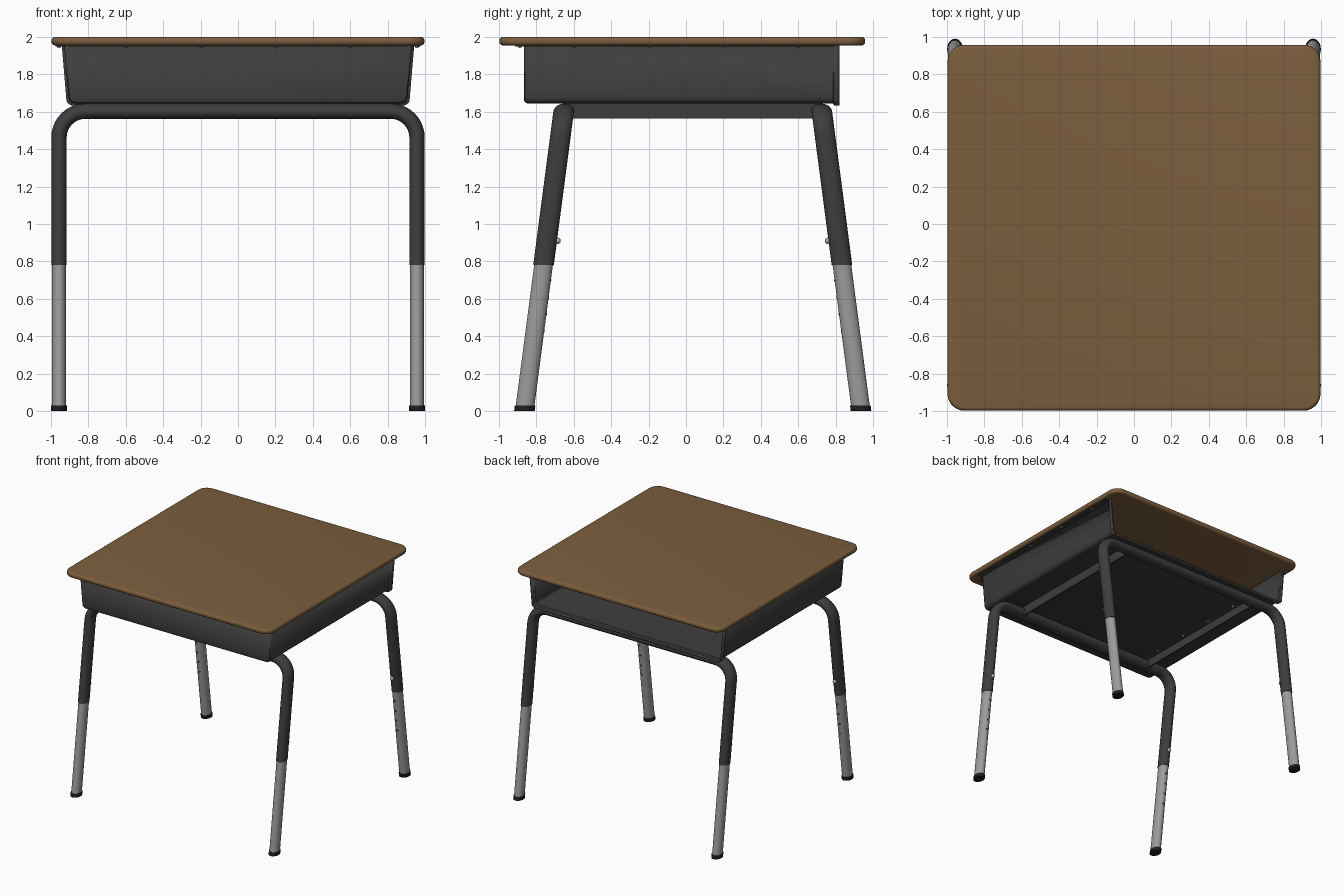
import bpy, bmesh, math
from mathutils import Matrix, Vector

if "Cube" in bpy.data.objects:
    bpy.data.objects.remove(bpy.data.objects["Cube"])


def material(name, r, g, b):
    m = bpy.data.materials.new(name)
    m.diffuse_color = (r, g, b, 1)
    m.use_nodes = True
    m.node_tree.nodes["Principled BSDF"].inputs["Base Color"].default_value = m.diffuse_color
    return m


BROWN = material("brown_laminate", 0.20, 0.112, 0.046)
CHARCOAL = material("charcoal_paint", 0.047, 0.047, 0.047)
STEEL = material("grey_steel", 0.33, 0.33, 0.33)
BLACK = material("black_rubber", 0.012, 0.012, 0.012)
SILVER = material("silver_screw", 0.42, 0.42, 0.42)


def finish(bm, name, mat, angle=35):
    mesh = bpy.data.meshes.new(name)
    bm.to_mesh(mesh)
    bm.free()
    mesh.materials.append(mat)
    ob = bpy.data.objects.new(name, mesh)
    bpy.context.collection.objects.link(ob)
    bpy.ops.object.select_all(action='DESELECT')
    ob.select_set(True)
    bpy.context.view_layer.objects.active = ob
    bpy.ops.object.shade_smooth_by_angle(angle=math.radians(angle))
    return ob


def add_box(bm, lo, hi):
    lo, hi = Vector(lo), Vector(hi)
    mat = Matrix.Translation((lo + hi) / 2) @ Matrix.Diagonal((*(hi - lo), 1))
    return bmesh.ops.create_cube(bm, size=1, matrix=mat)["verts"]


def add_ball(bm, pos, scale, segs=12):
    mat = Matrix.Translation(pos) @ Matrix.Diagonal((*scale, 1))
    bmesh.ops.create_uvsphere(bm, u_segments=segs, v_segments=segs // 2 + 2, radius=1, matrix=mat)


def loft(bm, rings, closed):
    rows = [[bm.verts.new(p) for p in ring] for ring in rings]
    n = len(rows[0])
    for a, b in zip(rows, rows[1:]):
        for i in range(n if closed else n - 1):
            j = (i + 1) % n
            bm.faces.new((a[i], a[j], b[j], b[i]))
    return rows


# Tabletop: rounded corners and a bullnose edge
bm = bmesh.new()
add_box(bm, (-0.997, -0.998, 1.955), (0.997, 0.958, 2.0))
upright = [e for e in bm.edges if abs(e.verts[0].co.z - e.verts[1].co.z) > 0.01]
bmesh.ops.bevel(bm, geom=upright, offset=0.09, segments=7, profile=0.5, affect='EDGES')
rim = [e for e in bm.edges if abs(e.verts[0].co.z - e.verts[1].co.z) < 0.001]
bmesh.ops.bevel(bm, geom=rim, offset=0.019, segments=4, profile=0.5, affect='EDGES')
finish(bm, "tabletop", BROWN)


# Book box: tapered tray, closed at the front, open with a raised rim at the back
def tray_section(y, off):
    top, bottom, z0, z1, r = 0.930 + off, 0.906 + off, 1.645 - off, 1.954, 0.035
    half = [(top, z1)]
    for i in range(6):
        a = math.radians(18 * i)
        half.append((bottom - r + r * math.cos(a), z0 + r - r * math.sin(a)))
    return [(x, y, z) for x, z in half] + [(-x, y, z) for x, z in reversed(half)]


bm = bmesh.new()
rows = loft(bm, [tray_section(*s) for s in (
    (-0.865, -0.014), (-0.860, -0.005), (-0.848, 0), (0.785, 0),
    (0.792, 0.012), (0.820, 0.012))], False)
front = bm.faces.new(rows[0])
bmesh.ops.recalc_face_normals(bm, faces=bm.faces[:])
front.normal_update()
if front.normal.y > 0:
    bmesh.ops.reverse_faces(bm, faces=bm.faces[:])
tray = finish(bm, "book_box", CHARCOAL)
shell = tray.modifiers.new("thickness", 'SOLIDIFY')
shell.thickness = 0.012
shell.offset = -1

# Mounting flanges under the top
bm = bmesh.new()
for s in (-1, 1):
    xs = sorted((s * 0.922, s * 0.975))
    add_box(bm, (xs[0], -0.86, 1.948), (xs[1], 0.79, 1.9555))
add_box(bm, (-0.90, -0.915, 1.948), (0.90, -0.853, 1.9555))
finish(bm, "mounting_flange", CHARCOAL)

# Angle rails under the book box
bm = bmesh.new()
for s in (-1, 1):
    web = sorted((s * 0.668, s * 0.682))
    lip = sorted((s * 0.600, s * 0.682))
    add_box(bm, (web[0], -0.64, 1.565), (web[1], 0.71, 1.645))
    add_box(bm, (lip[0], -0.64, 1.636), (lip[1], 0.71, 1.646))
finish(bm, "support_rail", CHARCOAL)

# Screws in the flanges and rails
bm = bmesh.new()
for s in (-1, 1):
    for y in (-0.60, -0.20, 0.20, 0.60):
        add_ball(bm, (s * 0.957, y, 1.948), (0.011, 0.011, 0.006), 8)
    for y in (-0.45, -0.12, 0.20, 0.52):
        add_ball(bm, (s * 0.635, y, 1.636), (0.012, 0.012, 0.008), 8)
for x in (-0.6, -0.2, 0.2, 0.6):
    add_ball(bm, (x, -0.888, 1.948), (0.011, 0.011, 0.006), 8)
finish(bm, "screws", SILVER)

# Leg frames: oval tube, splayed outwards towards the floor
LEG_X, BAR_Z, BEND = 0.957, 1.603, 0.14


def leg_y(side, z):
    return 0.036 + side * (0.69 + (BAR_Z - z) * 0.131)


def oval(side, x, z, angle, rx, ry, n=24):
    # angle is the direction of the tube's outer side in the frame plane
    ring = []
    for i in range(n):
        t = 2 * math.pi * i / n
        px = x + math.cos(angle) * rx * math.cos(t)
        pz = z + math.sin(angle) * rx * math.cos(t)
        ring.append((px, leg_y(side, pz) + ry * math.sin(t), pz))
    return ring


def tube(name, mat, side, stations, rx, ry):
    bm = bmesh.new()
    rows = loft(bm, [oval(side, x, z, a, rx, ry) for x, z, a in stations], True)
    bm.faces.new(rows[0])
    bm.faces.new(rows[-1])
    bmesh.ops.recalc_face_normals(bm, faces=bm.faces[:])
    return finish(bm, name, mat)


def u_path():
    right = [(LEG_X, 0.78, 0.0)]
    for i in range(11):
        a = math.pi / 2 * i / 10
        right.append((LEG_X - BEND + BEND * math.cos(a), BAR_Z - BEND + BEND * math.sin(a), a))
    return right + [(-x, z, math.pi - a) for x, z, a in reversed(right)]


for side, label in ((-1, "front"), (1, "back")):
    tube(label + "_leg_frame", CHARCOAL, side, u_path(), 0.041, 0.055)
    for s, hand in ((-1, "left"), (1, "right")):
        x = s * LEG_X
        tag = f"{label}_{hand}_"
        # Height-adjusting lower leg and foot cap
        tube(tag + "lower_leg", STEEL, side, [(x, 0.015, 0), (x, 0.80, 0)], 0.038, 0.050)
        tube(tag + "foot_cap", BLACK, side, [(x, 0.0, 0), (x, 0.03, 0)], 0.042, 0.055)
        # Locking knob on the inner side
        bm = bmesh.new()
        add_ball(bm, (x, leg_y(side, 0.91) - side * 0.060, 0.91), (0.017, 0.015, 0.017))
        finish(bm, tag + "locking_knob", SILVER)
        # Adjustment holes
        bm = bmesh.new()
        for z in (0.70, 0.61, 0.52, 0.43):
            add_ball(bm, (x, leg_y(side, z) - side * 0.049, z), (0.011, 0.003, 0.011), 10)
        finish(bm, tag + "adjustment_holes", CHARCOAL)
